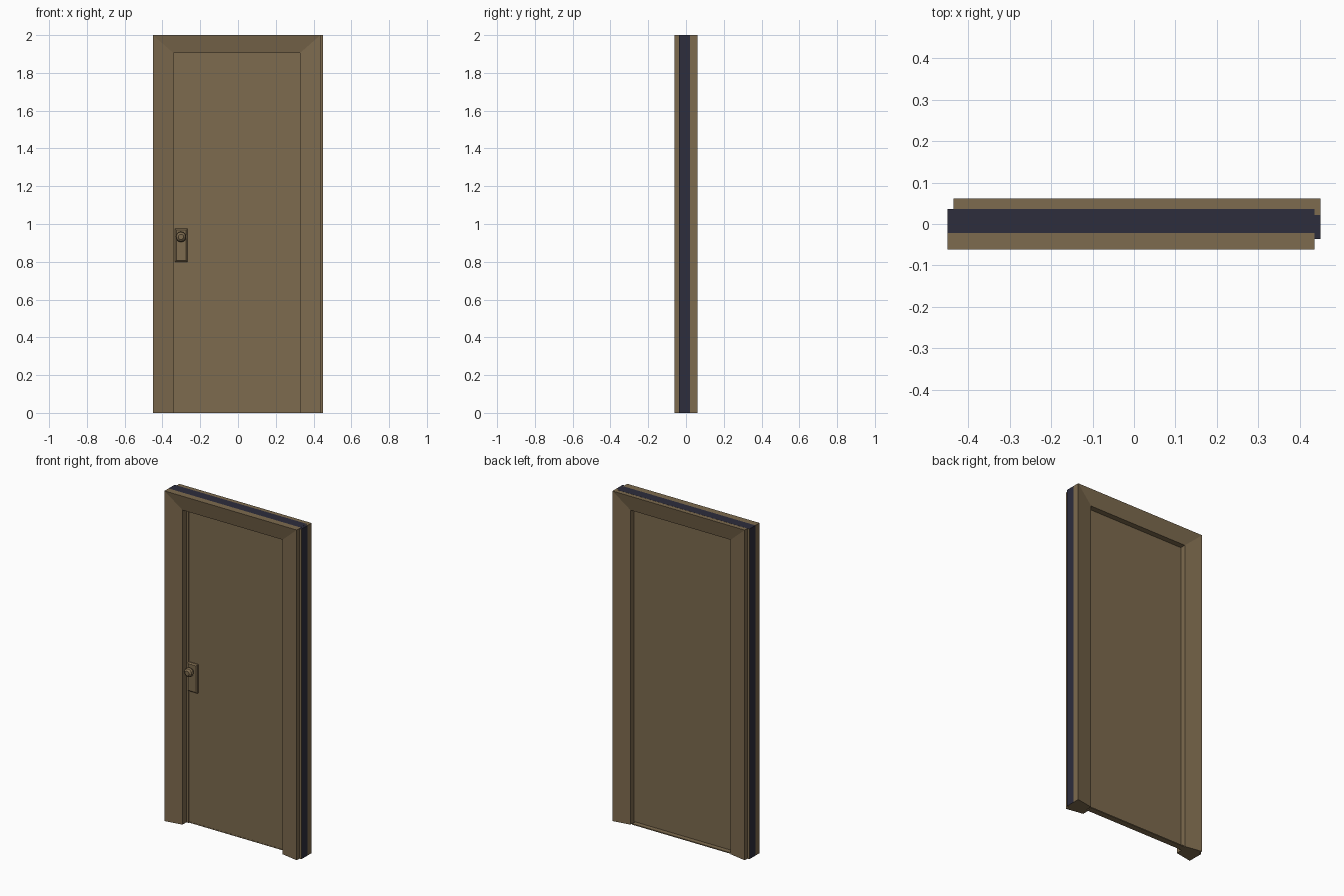
import bpy, bmesh, math

if "Cube" in bpy.data.objects:
    bpy.data.objects.remove(bpy.data.objects["Cube"])


def material(name, rgb):
    m = bpy.data.materials.new(name)
    m.diffuse_color = (*rgb, 1)
    m.use_nodes = True
    m.node_tree.nodes["Principled BSDF"].inputs["Base Color"].default_value = m.diffuse_color
    return m


BROWN = material("brown_wood", (0.205, 0.145, 0.077))
DARK = material("dark_slate", (0.026, 0.026, 0.046))


def finish(bm, name, mats):
    bmesh.ops.recalc_face_normals(bm, faces=bm.faces)
    me = bpy.data.meshes.new(name)
    bm.to_mesh(me)
    bm.free()
    for m in mats:
        me.materials.append(m)
    ob = bpy.data.objects.new(name, me)
    bpy.context.collection.objects.link(ob)
    return ob


# Half frame: mitred profile swept up, across and down.
# Profile points are (distance in from the outer edge, depth y).
PROFILE = [(0, -0.061), (0.108, -0.042), (0.108, -0.022), (0.108, 0.004),
           (0.06, 0.004), (0.06, 0.036), (0, 0.036), (0, -0.022)]
LEFT, RIGHT = -0.45, 0.436


def half_frame(name, sign, top):
    bm = bmesh.new()
    rings = []
    for w, y in PROFILE:
        zt = top - w * 0.88
        pts = [(LEFT + w, 0), (LEFT + w, zt), (RIGHT - w, zt), (RIGHT - w, 0)]
        rings.append([bm.verts.new((sign * x, sign * y, z)) for x, z in pts])
    n = len(rings)
    for i in range(n):
        a, b = rings[i], rings[(i + 1) % n]
        for k in range(3):
            f = bm.faces.new((a[k], a[k + 1], b[k + 1], b[k]))
            f.material_index = 1 if i == n - 2 else 0   # hidden outer jamb is dark
    for k in (0, 3):
        bm.faces.new([r[k] for r in rings])
    return finish(bm, name, (BROWN, DARK))


def box(name, x0, x1, y0, y1, z0, z1, bevel=0):
    bm = bmesh.new()
    bmesh.ops.create_cube(bm, size=1)
    for v in bm.verts:
        v.co = ((x0 + x1) / 2 + v.co.x * (x1 - x0),
                (y0 + y1) / 2 + v.co.y * (y1 - y0),
                (z0 + z1) / 2 + v.co.z * (z1 - z0))
    if bevel:
        front = [e for e in bm.edges if all(v.co.y < y0 + 1e-5 for v in e.verts)]
        bmesh.ops.bevel(bm, geom=front, offset=bevel, segments=1, affect='EDGES')
    return finish(bm, name, (BROWN,))


half_frame("front_frame", 1, 2.0)
half_frame("back_frame", -1, 1.9995)

# Door leaf and threshold
box("door_leaf", -0.345, 0.345, 0.001, 0.008, 0.006, 1.92)
box("threshold", -0.335, 0.335, 0.0, 0.037, 0.0, 0.006)

# Lock plate
box("lock_plate", -0.333, -0.267, -0.012, 0.003, 0.80, 0.975, 0.007)

# Round knob: lathed profile of (radius, y)
KNOB = [(0.014, -0.008), (0.011, -0.018), (0.021, -0.024), (0.028, -0.035),
        (0.025, -0.048), (0.014, -0.057)]
bm = bmesh.new()
SIDES = 12
rings = [[bm.verts.new((-0.302 + r * math.cos(2 * math.pi * i / SIDES), y,
                        0.932 + r * math.sin(2 * math.pi * i / SIDES)))
          for i in range(SIDES)] for r, y in KNOB]
for a, b in zip(rings, rings[1:]):
    for i in range(SIDES):
        j = (i + 1) % SIDES
        bm.faces.new((a[i], a[j], b[j], b[i]))
bm.faces.new(rings[0])
bm.faces.new(rings[-1])
finish(bm, "door_knob", (BROWN,))
